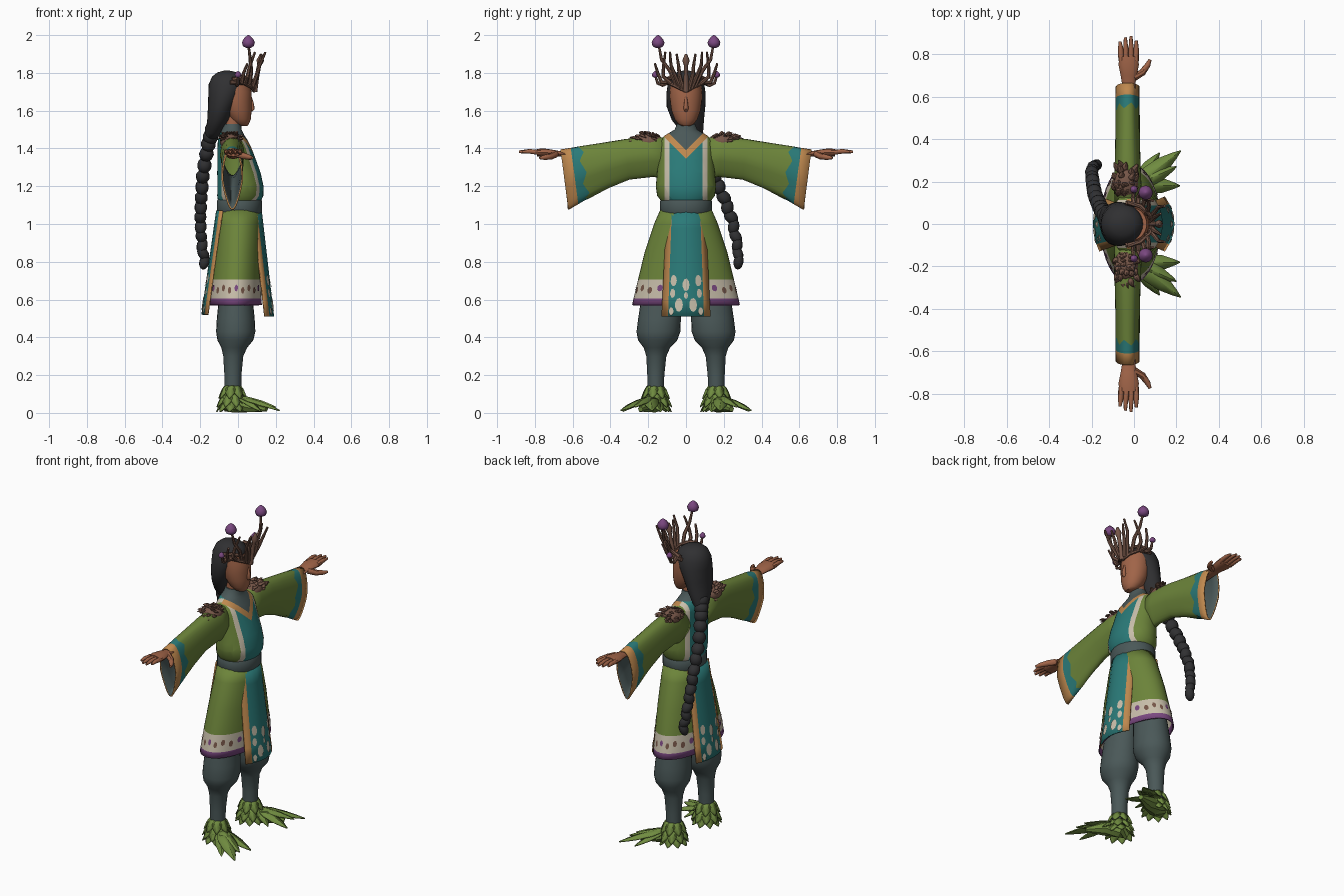
import bpy, bmesh, math, random
from mathutils import Vector, Matrix

random.seed(4)
cube = bpy.data.objects.get("Cube")
if cube:
    bpy.data.objects.remove(cube)

COLOURS = {"robe_green": (108, 132, 58), "leaf_green": (112, 140, 64), "teal": (42, 122, 120),
           "orange": (190, 136, 78), "pale": (200, 190, 170), "grey": (74, 88, 88),
           "skin": (160, 100, 72), "hair": (48, 48, 50), "purple": (122, 72, 128),
           "brown": (118, 86, 72)}
MATS = {}
for name, rgb in COLOURS.items():
    lin = [((c / 255 + 0.055) / 1.055) ** 2.4 for c in rgb] + [1]
    m = bpy.data.materials.new(name)
    m.use_nodes = True
    m.diffuse_color = lin
    m.node_tree.nodes["Principled BSDF"].inputs["Base Color"].default_value = lin
    MATS[name] = m


def finish(name, bm, mats, solid=0, lining=False, angle=45):
    bmesh.ops.recalc_face_normals(bm, faces=bm.faces)
    me = bpy.data.meshes.new(name)
    bm.to_mesh(me)
    bm.free()
    ob = bpy.data.objects.new(name, me)
    bpy.context.collection.objects.link(ob)
    for m in mats:
        me.materials.append(MATS[m])
    bpy.ops.object.select_all(action="DESELECT")
    ob.select_set(True)
    bpy.context.view_layer.objects.active = ob
    bpy.ops.object.shade_smooth_by_angle(angle=math.radians(angle))
    if solid:
        mod = ob.modifiers.new("thickness", "SOLIDIFY")
        mod.thickness, mod.offset = solid, 0
        if lining:
            mod.offset, mod.material_offset = -1, len(mats)


def loft(bm, rings, bands=None, caps=True):
    vs = [[bm.verts.new(p) for p in r] for r in rings]
    n = len(vs[0])
    for i in range(len(vs) - 1):
        for j in range(n):
            k = (j + 1) % n
            f = bm.faces.new((vs[i][j], vs[i][k], vs[i + 1][k], vs[i + 1][j]))
            f.material_index = bands[i] if bands else 0
    if caps:
        bm.faces.new(vs[0])
        bm.faces.new(vs[-1])


def ring(z, cx, cy, rx, ry, n=28):
    return [Vector((cx + rx * math.cos(a), cy + ry * math.sin(a), z))
            for a in (math.tau * i / n for i in range(n))]


def tube(bm, pts, radii, n=8, flat=1):
    pts = [Vector(p) for p in pts]
    rings = []
    for i, p in enumerate(pts):
        d = pts[min(i + 1, len(pts) - 1)] - pts[max(i - 1, 0)]
        a = d.cross(Vector((1, 0, 0.01))).normalized()
        b = d.cross(a).normalized()
        rings.append([p + radii[i] * (a * math.cos(t) * flat + b * math.sin(t))
                      for t in (math.tau * k / n for k in range(n))])
    loft(bm, rings)


def leaf(bm, a, b, width, lift=0.015):
    a, b = Vector(a), Vector(b)
    side = (b - a).cross(Vector((0, 0, 1))).normalized()
    rows = []
    for s, w in ((0, .5), (.3, 1), (.6, .85), (.85, .4), (1, .04)):
        p = a.lerp(b, s)
        rise = Vector((0, 0, lift * math.sin(math.pi * s)))
        row = [p - side * w * width / 2, p + rise, p + side * w * width / 2]
        for q in row:
            q.z = max(q.z, 0.005)
        rows.append([bm.verts.new(q) for q in row])
    for r, t in zip(rows, rows[1:]):
        for k in (0, 1):
            bm.faces.new((r[k], r[k + 1], t[k + 1], t[k]))


def patch(bm, f, u, v, du, dv, mat=0, n=9):
    c = bm.verts.new(f(u, v))
    rim = [bm.verts.new(f(u + du * math.cos(t), v + dv * math.sin(t)))
           for t in (math.tau * i / n for i in range(n))]
    for i in range(n):
        bm.faces.new((c, rim[i], rim[(i + 1) % n])).material_index = mat


def lerp(a, b, t):
    return a + (b - a) * t


def simple(name, mat, rings):
    bm = bmesh.new()
    loft(bm, [ring(*r) for r in rings])
    finish(name, bm, [mat])


# head, neck, hair and belt
simple("neck", "skin", [(1.42, -.035, 0, .045, .045), (1.57, -.025, 0, .042, .042)])
simple("head", "skin", [(1.52, .03, 0, .02, .024), (1.53, .022, 0, .036, .042), (1.555, .012, 0, .056, .06),
                        (1.6, 0, 0, .072, .077), (1.65, -.008, 0, .08, .084),
                        (1.7, -.012, 0, .084, .086), (1.75, -.02, 0, .08, .08)])
simple("hair", "hair", [(1.812, -.06, 0, .015, .015), (1.802, -.055, 0, .055, .052), (1.78, -.052, 0, .085, .08),
                        (1.74, -.055, 0, .1, .097), (1.69, -.067, 0, .09, .104), (1.62, -.087, 0, .072, .102),
                        (1.55, -.103, .01, .06, .085), (1.48, -.13, .035, .042, .055), (1.45, -.14, .05, .025, .03)])
simple("belt", "grey", [(1.055, .008, 0, .115, .132), (1.065, .008, 0, .12, .137),
                        (1.12, .008, 0, .12, .137), (1.13, .008, 0, .115, .13)])
bm = bmesh.new()
tube(bm, [(.066, 0, 1.675), (.073, 0, 1.64), (.075, 0, 1.61), (.068, 0, 1.598)], [.006, .01, .014, .008])
finish("nose", bm, ["skin"])

# braid made of overlapping lumps along a path
path = [Vector(p) for p in ((-.135, .04, 1.5), (-.16, .08, 1.41), (-.185, .14, 1.27),
                            (-.195, .2, 1.14), (-.2, .245, 1.02), (-.192, .27, .9), (-.178, .278, .8))]
bm = bmesh.new()
count = 15
for i in range(count):
    t = i / (count - 1) * (len(path) - 1)
    k = min(int(t), len(path) - 2)
    d = path[k + 1] - path[k]
    r = lerp(.043, .026, i / count)
    tilt = Matrix.Rotation(.45 * (-1) ** i, 4, "X")
    mat = Matrix.Translation(path[k].lerp(path[k + 1], t - k)) @ d.to_track_quat("Z", "Y").to_matrix().to_4x4()
    bmesh.ops.create_uvsphere(bm, u_segments=10, v_segments=7, radius=1,
                              matrix=mat @ tilt @ Matrix.Diagonal((r, r, .042, 1)))
finish("braid", bm, ["hair"])

# bodice with collar, centre panel and pale trim
bm = bmesh.new()
loft(bm, [ring(*r, n=40) for r in (
    (1.12, .008, 0, .113, .13), (1.15, .012, 0, .122, .153), (1.2, .013, 0, .122, .16), (1.27, .005, 0, .115, .153),
    (1.34, -.007, 0, .102, .148), (1.4, -.018, 0, .09, .15), (1.44, -.027, 0, .08, .145),
    (1.47, -.033, 0, .066, .11), (1.5, -.033, 0, .052, .06), (1.53, -.03, 0, .046, .048))])
cuts = [((0, s * w, 0), (0, 1, 0)) for s in (1, -1) for w in (.088, .113)]
cuts += [((0, 0, z), (0, s, 1)) for s in (1, -1) for z in (1.345, 1.39)] + [((0, 0, 1.485), (0, 0, 1))]
for co, no in cuts:
    bmesh.ops.bisect_plane(bm, geom=bm.verts[:] + bm.edges[:] + bm.faces[:], plane_co=co, plane_no=no)
for f in bm.faces:
    c = f.calc_center_median()
    y = abs(c.y)
    v = c.z - y
    f.material_index = 1 if y < .088 else 2 if y < .113 else 0
    if c.x > -.03 and v > 1.345:
        f.material_index = 3 if v < 1.39 else 4
    elif c.z > 1.485:
        f.material_index = 4
finish("bodice", bm, ["robe_green", "teal", "pale", "orange", "grey"])

# skirt with hem bands and spots
SKIRT = [(1.08, .008, .108, .13), (1, .005, .113, .165), (.85, -.003, .122, .215),
         (.705, -.011, .132, .25), (.605, -.016, .137, .274), (.57, -.017, .139, .281)]
bm = bmesh.new()
loft(bm, [ring(z, cx, 0, rx, ry, 40) for z, cx, rx, ry in SKIRT], [0, 0, 0, 1, 2], caps=False)
finish("skirt", bm, ["robe_green", "pale", "purple"], solid=.008)


def skirt_point(a, z):
    t = (.705 - z) / .1
    cx, rx, ry = (lerp(p, q, t) for p, q in zip(SKIRT[3][1:], SKIRT[4][1:]))
    return Vector((cx + (rx + .007) * math.cos(a), (ry + .007) * math.sin(a), z))


bm = bmesh.new()
for side in (0, math.pi):
    for i in range(9):
        patch(bm, skirt_point, side + .6 + i * .25, .655 + .006 * (-1) ** i, .065, .018, int(i % 4 == 0))
finish("skirt_spots", bm, ["brown", "purple"])


# hanging front and back panels with pale spots
def panel(name, s, top, bottom, curve, zend):
    def at(u, v, off=0):
        return Vector((s * (lerp(top, bottom, v) - curve * u * u + off),
                       u * lerp(.1, .128, v), lerp(1.07, zend, v)))
    cols = [-1, -.73, -.4, 0, .4, .73, 1]
    bm = bmesh.new()
    vs = [[bm.verts.new(at(u, i / 6)) for u in cols] for i in range(7)]
    for i in range(6):
        for j in range(6):
            f = bm.faces.new((vs[i][j], vs[i][j + 1], vs[i + 1][j + 1], vs[i + 1][j]))
            f.material_index = int(j in (0, 5))
    finish(name, bm, ["teal", "orange"], solid=.008)
    bm = bmesh.new()
    for u, v, r in ((-.55, .66, 1), (.55, .66, 1), (0, .7, 1.1), (-.58, .78, .8), (.58, .78, .8),
                    (-.3, .89, 1.2), (.3, .89, 1.2), (-.62, .95, .7), (.62, .95, .7), (0, .8, .6)):
        patch(bm, lambda a, b: at(a, b, .008), u, v, .14 * r, .055 * r)
    finish(name + "_spots", bm, ["pale"])


panel("front_panel", 1, .122, .187, .045, .51)
panel("back_panel", -1, .112, .19, .03, .52)


# limbs on both sides
def sleeve_ring(y_top, y_bot, z_top, z_bot, w, s, wave=0, n=28):
    out = []
    for t in (math.tau * i / n for i in range(n)):
        c, k = math.cos(t), math.sin(t)
        narrow = 1 if c > 0 else 1 + .4 * c
        y = lerp(y_bot, y_top, (c + 1) / 2) + wave * math.sin(7 * t)
        out.append(Vector((-.03 + w * narrow * math.copysign(abs(k) ** .8, k),
                           s * y, lerp(z_bot, z_top, (c + 1) / 2))))
    return out


for s, side in ((1, "left"), (-1, "right")):
    # wide sleeve
    bm = bmesh.new()
    loft(bm, [sleeve_ring(*r, s, w) for r, w in (
        ((.07, .07, 1.455, 1.22, .06), 0), ((.2, .17, 1.463, 1.25, .065), 0), ((.32, .3, 1.45, 1.235, .06), 0),
        ((.43, .41, 1.432, 1.19, .058), 0), ((.56, .52, 1.412, 1.135, .057), .014),
        ((.61, .57, 1.403, 1.105, .057), 0), ((.665, .622, 1.395, 1.075, .057), 0))],
        [0, 0, 0, 0, 1, 2], caps=False)
    finish(side + "_sleeve", bm, ["robe_green", "teal", "orange", "grey"], solid=.009, lining=True)

    # hand with fingers and thumb
    bm = bmesh.new()
    tube(bm, [(-.025, s * y, z) for y, z in ((.45, 1.36), (.66, 1.37), (.7, 1.375), (.75, 1.378), (.79, 1.378))],
         [.035, .031, .038, .048, .044], 12, .45)
    for x, tip in ((-.06, .86), (-.037, .88), (-.013, .885), (.01, .865)):
        tube(bm, [(x, s * .77, 1.378), (x * 1.05, s * .83, 1.385), (x * 1.1, s * tip, 1.382)], [.014, .012, .007])
    tube(bm, [(0, s * .69, 1.37), (.04, s * .715, 1.358), (.065, s * .75, 1.352), (.076, s * .775, 1.35)],
         [.018, .017, .013, .007])
    finish(side + "_hand", bm, ["skin"])

    # fur tuft on the shoulder
    bm = bmesh.new()
    hub = Vector((-.038, s * .195, 1.435))
    size = Vector((.056, .072, .042))
    bmesh.ops.create_uvsphere(bm, u_segments=12, v_segments=8, radius=1,
                              matrix=Matrix.Translation(hub) @ Matrix.Diagonal((*size, 1)))
    for i in range(46):
        d = Vector((random.uniform(-1, 1), random.uniform(-1, 1), random.uniform(-.1, 1))).normalized()
        root = hub + d * size * .9
        leaf(bm, root, root + d * size * .3 + Vector((random.uniform(-.02, .02), s * .025, .004)), .028, .01)
    finish(side + "_shoulder_fur", bm, ["brown"], solid=.004)

    # baggy trouser leg
    simple(side + "_trouser_leg", "grey", [
        (z, cx, s * cy, rx, ry, 24) for z, cx, cy, rx, ry in (
            (.7, -.012, .11, .085, .105), (.6, -.012, .13, .09, .108), (.5, -.012, .14, .1, .113),
            (.43, -.012, .146, .104, .116), (.385, -.014, .15, .095, .104), (.345, -.02, .154, .068, .07),
            (.3, -.025, .157, .053, .053), (.2, -.027, .16, .045, .045), (.08, -.028, .16, .045, .043))])

    # boot covered in leaves
    bm = bmesh.new()
    tube(bm, [(-.075, s * .155, .035), (-.02, s * .16, .05), (.06, s * .195, .042), (.15, s * .24, .02)],
         [.028, .046, .038, .012])
    for z, r, out, drop, n in ((.145, .036, .04, .07, 8), (.1, .042, .045, .07, 9), (.06, .045, .04, .055, 9)):
        for i in range(n):
            a = math.tau * (i + z * 9) / n
            d = Vector((math.cos(a), s * math.sin(a), 0))
            c = Vector((-.028, s * .162, z))
            leaf(bm, c + d * r, c + d * (r + out) - Vector((0, 0, drop)), .055)
    for x, y, z, w in ((.22, .345, .012, .085), (.215, .18, .012, .08), (.2, .27, .03, .07),
                       (.12, .335, .008, .07), (.11, .14, .01, .06), (.13, .24, .05, .06)):
        leaf(bm, (.01, s * .185, .085), (x, s * y, z), w, .012)
    finish(side + "_leaf_boot", bm, ["leaf_green"], solid=.006, angle=25)

    # crown twigs and mushroom caps
    bm = bmesh.new()
    for pts in (((-.04, .1, 1.75), (.035, .085, 1.745), (.07, .045, 1.725), (.085, 0, 1.7)),
                ((-.03, .1, 1.765), (.03, .085, 1.775), (.075, .045, 1.76), (.092, 0, 1.735)),
                ((.06, .05, 1.735), (.07, .085, 1.81), (.065, .13, 1.87), (.055, .145, 1.95)),
                ((.075, .03, 1.72), (.1, .06, 1.79), (.115, .08, 1.84), (.145, .085, 1.91)),
                ((.082, .015, 1.715), (.1, .035, 1.79), (.11, .04, 1.84), (.125, .05, 1.9)),
                ((.04, .08, 1.745), (.05, .12, 1.78), (.06, .12, 1.83), (.09, .11, 1.91)),
                ((.02, .09, 1.75), (.02, .13, 1.75), (.03, .15, 1.8), (.05, .165, 1.85)),
                ((0, .095, 1.75), (-.005, .125, 1.735), (0, .15, 1.745), (0, .163, 1.785))):
        tube(bm, [(x, s * y, z) for x, y, z in pts], [.012, .011, .009, .006], 7)
    finish(side + "_crown_twigs", bm, ["brown"])
    bm = bmesh.new()
    for x, y, z, k in ((.055, .148, 1.932, 1), (0, .163, 1.775, .52)):
        loft(bm, [ring(z + h * k, x, s * y, r * k, r * k, 12) for h, r in (
            (0, .012), (.01, .029), (.028, .034), (.046, .027), (.06, .014), (.068, .003))])
    finish(side + "_mushrooms", bm, ["purple"])

# centre twig with a bud
bm = bmesh.new()
tube(bm, [(.086, 0, 1.7), (.1, 0, 1.78), (.112, 0, 1.84), (.118, 0, 1.865), (.122, 0, 1.9)],
     [.016, .012, .011, .02, .006])
finish("centre_twig", bm, ["brown"])
